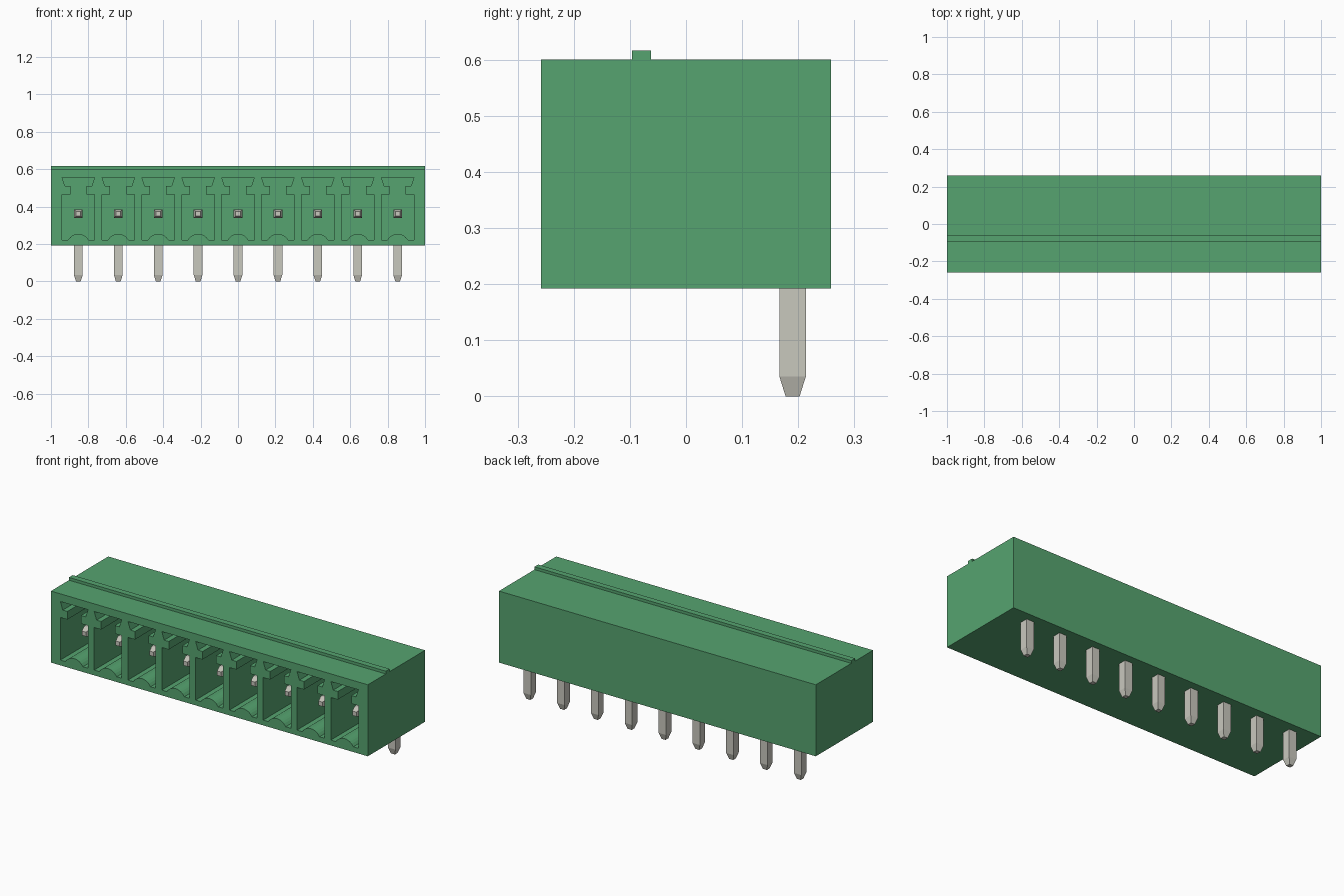
import bpy
import bmesh
import math
from mathutils import Vector

cube = bpy.data.objects.get("Cube")
if cube:
    bpy.data.objects.remove(cube, do_unlink=True)

COUNT, PITCH = 9, 0.2134
FRONT, BACK, BOTTOM, TOP = -0.258, 0.258, 0.192, 0.60
PIN_Y, PIN_Z, HALF, TIP = 0.190, 0.362, 0.0235, 0.0125


def material(name, srgb):
    rgba = [((c / 255 + 0.055) / 1.055) ** 2.4 for c in srgb] + [1.0]
    m = bpy.data.materials.new(name)
    m.use_nodes = True
    m.diffuse_color = rgba
    bsdf = m.node_tree.nodes["Principled BSDF"]
    bsdf.inputs["Base Color"].default_value = rgba
    bsdf.inputs["Roughness"].default_value = 0.6
    return m


green = material("green plastic", (86, 164, 112))
metal = material("tinned metal", (201, 200, 190))


def make_object(name, bm, mat):
    bmesh.ops.recalc_face_normals(bm, faces=bm.faces)
    mesh = bpy.data.meshes.new(name)
    bm.to_mesh(mesh)
    bm.free()
    mesh.materials.append(mat)
    ob = bpy.data.objects.new(name, mesh)
    bpy.context.collection.objects.link(ob)
    return ob


def extrude(bm, points, direction):
    """Extrude a closed outline into a solid."""
    face = bm.faces.new([bm.verts.new(p) for p in points])
    res = bmesh.ops.extrude_face_region(bm, geom=[face], use_keep_orig=True)
    verts = [v for v in res["geom"] if isinstance(v, bmesh.types.BMVert)]
    bmesh.ops.translate(bm, verts=verts, vec=Vector(direction))


def loft_squares(bm, sections):
    """Join square sections, each (centre, half size, side axis u, side axis v)."""
    rings = []
    for c, h, u, v in sections:
        c, u, v = Vector(c), Vector(u), Vector(v)
        rings.append([bm.verts.new(c + u * h * a + v * h * b)
                      for a, b in ((-1, -1), (1, -1), (1, 1), (-1, 1))])
    for r0, r1 in zip(rings, rings[1:]):
        for i in range(4):
            j = (i + 1) % 4
            bm.faces.new((r0[i], r0[j], r1[j], r1[i]))
    bm.faces.new(rings[0])
    bm.faces.new(rings[-1])


# Housing with the long locking ridge on top
bm = bmesh.new()
side = [(FRONT, BOTTOM), (BACK, BOTTOM), (BACK, TOP), (-0.062, TOP),
        (-0.062, 0.616), (-0.096, 0.616), (-0.096, TOP), (FRONT, TOP)]
extrude(bm, [(-1, y, z) for y, z in side], (2, 0, 0))
housing = make_object("housing", bm, green)

# Socket outline: keyed slot above, wide chamber below, hump on the floor
right = [(0.087, 0.222), (0.087, 0.465), (0.043, 0.465),
         (0.043, 0.511), (0.072, 0.511), (0.087, 0.556)]
radius, sag = 0.065, 0.032
hump = []
for i in range(11):
    x = -0.055 + 0.011 * i
    hump.append((x, 0.222 + math.sqrt(radius ** 2 - x ** 2)
                 - math.sqrt(radius ** 2 - 0.055 ** 2) * 1.0))
peak = max(z for _, z in hump) - 0.222
hump = [(x, 0.222 + (z - 0.222) * sag / peak) for x, z in hump]
outline = hump + right + [(-x, z) for x, z in reversed(right)]

centres = [(i - (COUNT - 1) / 2) * PITCH for i in range(COUNT)]
bm = bmesh.new()
for cx in centres:
    extrude(bm, [(cx + x, FRONT - 0.05, z) for x, z in outline],
            (0, 0.13 - FRONT + 0.05, 0))
cutter = make_object("socket_cutter", bm, green)
cutter.hide_render = True

# Cut the sockets, then drop the cutter
mod = housing.modifiers.new("sockets", "BOOLEAN")
mod.operation = "DIFFERENCE"
mod.solver = "EXACT"
mod.object = cutter
bpy.context.view_layer.objects.active = housing
bpy.ops.object.modifier_apply(modifier=mod.name)
bpy.data.objects.remove(cutter, do_unlink=True)

# Right-angle pins: a contact in each socket and a solder leg below
X, Y, Z = (1, 0, 0), (0, 1, 0), (0, 0, 1)
for n, cx in enumerate(centres, 1):
    bm = bmesh.new()
    loft_squares(bm, [((cx, -0.170, PIN_Z), TIP, X, Z),
                      ((cx, -0.135, PIN_Z), HALF, X, Z),
                      ((cx, PIN_Y, PIN_Z), HALF, X, Z)])
    make_object(f"contact_pin_{n}", bm, metal)
    bm = bmesh.new()
    loft_squares(bm, [((cx, PIN_Y, 0.0), TIP, X, Y),
                      ((cx, PIN_Y, 0.035), HALF, X, Y),
                      ((cx, PIN_Y, PIN_Z), HALF, X, Y)])
    make_object(f"solder_leg_{n}", bm, metal)
